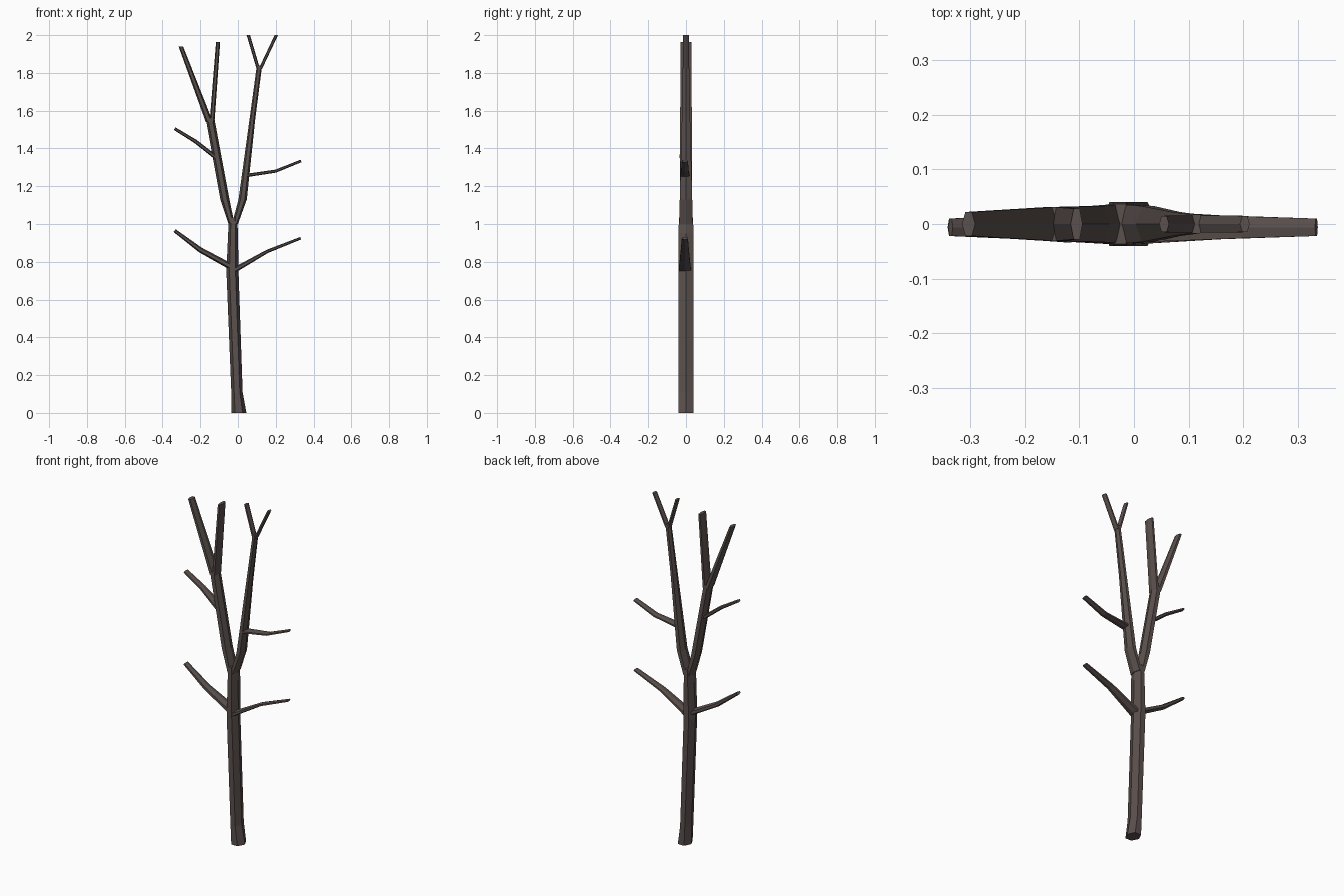
import bpy, bmesh, math
from mathutils import Vector

bark = bpy.data.materials.new("dark_bark")
bark.diffuse_color = (0.105, 0.082, 0.075, 1)


def limb(name, stations, level=True, y=0.0):
    """Six-sided tube. Stations are (x, z, half width, half depth).
    Level limbs have horizontal rings; others have rings square to the path."""
    bm = bmesh.new()
    pts = [Vector((s[0], y, s[1])) for s in stations]
    rings = []
    for i, (x, z, hw, hd) in enumerate(stations):
        side = Vector((1, 0, 0))
        if not level:
            d = (pts[min(i + 1, len(pts) - 1)] - pts[max(i - 1, 0)]).normalized()
            side = Vector((d.z, 0, -d.x))
        ring = []
        for k in range(6):
            a = k * math.pi / 3
            off = side * hw * math.cos(a)
            off.y += hd * math.sin(a) / math.sin(math.pi / 3)
            ring.append(bm.verts.new(pts[i] + off))
        rings.append(ring)
    for a, b in zip(rings, rings[1:]):
        for k in range(6):
            n = (k + 1) % 6
            bm.faces.new((a[k], a[n], b[n], b[k]))
    bm.faces.new(rings[0][::-1])
    bm.faces.new(rings[-1])
    bmesh.ops.recalc_face_normals(bm, faces=bm.faces)
    me = bpy.data.meshes.new(name)
    bm.to_mesh(me)
    bm.free()
    me.materials.append(bark)
    ob = bpy.data.objects.new(name, me)
    bpy.context.collection.objects.link(ob)
    return ob


# Trunk, flared at the foot
limb("trunk", [(0.005, 0, 0.04, 0.04), (-0.005, 0.11, 0.03, 0.04),
               (-0.029, 0.75, 0.032, 0.04), (-0.026, 0.95, 0.026, 0.04),
               (-0.026, 1.035, 0.022, 0.037)])

# Two main limbs splitting off the trunk top
limb("left_limb", [(-0.034, 1.0, 0.016, 0.036), (-0.069, 1.13, 0.024, 0.033),
                   (-0.148, 1.56, 0.023, 0.031)])
limb("right_limb", [(-0.016, 1.0, 0.016, 0.036), (0.025, 1.13, 0.022, 0.033),
                    (0.077, 1.56, 0.015, 0.022), (0.114, 1.84, 0.014, 0.017)])

# Forked tops
limb("left_outer_top", [(-0.152, 1.54, 0.019, 0.031), (-0.303, 1.94, 0.012, 0.022)])
limb("left_inner_top", [(-0.137, 1.54, 0.013, 0.031), (-0.105, 1.963, 0.011, 0.028)])
limb("right_inner_top", [(0.108, 1.82, 0.009, 0.016), (0.055, 2.0, 0.009, 0.015)])
limb("right_outer_top", [(0.118, 1.82, 0.009, 0.016), (0.203, 2.0, 0.009, 0.015)])

# Side branches
branches = {
    "low_left_branch": [(-0.02, 0.765, 0.017, 0.032), (-0.2, 0.863, 0.014, 0.022),
                        (-0.336, 0.965, 0.009, 0.016)],
    "low_right_branch": [(-0.015, 0.758, 0.014, 0.032), (0.155, 0.855, 0.009, 0.022),
                         (0.332, 0.925, 0.007, 0.016)],
    "high_left_branch": [(-0.118, 1.353, 0.011, 0.028), (-0.225, 1.437, 0.010, 0.02),
                         (-0.336, 1.505, 0.008, 0.016)],
    "high_right_branch": [(0.045, 1.257, 0.009, 0.026), (0.2, 1.28, 0.008, 0.02),
                          (0.334, 1.334, 0.007, 0.016)],
}
for name, stations in branches.items():
    limb(name, stations, level=False, y=-0.006)
